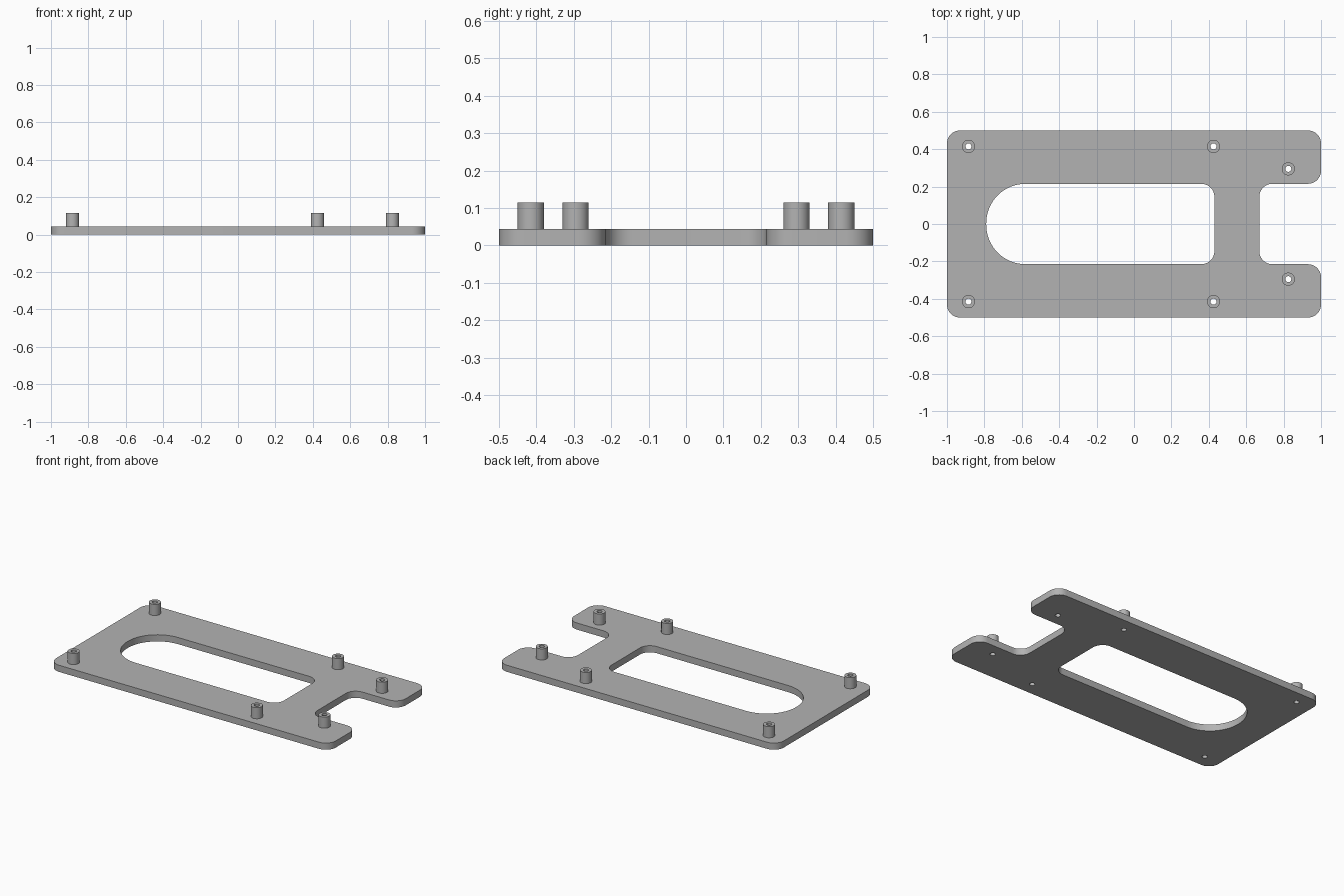
import bpy, bmesh, math
from mathutils import Vector

cube = bpy.data.objects.get("Cube")
if cube:
    bpy.data.objects.remove(cube, do_unlink=True)

grey = bpy.data.materials.new("plain grey")
grey.use_nodes = True
grey.diffuse_color = (0.45, 0.45, 0.45, 1)
grey.node_tree.nodes["Principled BSDF"].inputs["Base Color"].default_value = grey.diffuse_color

PLATE_TOP, POST_TOP = 0.043, 0.115
POST_R, HOLE_R = 0.035, 0.016
ARM_Y, CORNER = 0.215, 0.07


def rounded(corners, steps=10):
    """Outline with a circular fillet at each (x, y, radius) corner."""
    pts = []
    for i, (x, y, r) in enumerate(corners):
        p = Vector((x, y))
        a = (Vector(corners[i - 1][:2]) - p).normalized()
        b = (Vector(corners[(i + 1) % len(corners)][:2]) - p).normalized()
        # every corner is a right angle
        centre = p + (a + b) * r
        for k in range(steps + 1):
            t = k / steps * math.pi / 2
            pts.append(centre - b * r * math.cos(t) - a * r * math.sin(t))
    return pts


def circle(x, y, r, n=32):
    return [Vector((x + r * math.cos(k * math.tau / n), y + r * math.sin(k * math.tau / n)))
            for k in range(n)]


def slab(name, loops, z0, z1):
    """Extruded flat shape; the first loop is the outside, the rest are holes."""
    bm = bmesh.new()
    edges = []
    for loop in loops:
        vs = [bm.verts.new((p.x, p.y, z0)) for p in loop]
        edges += [bm.edges.new((vs[i - 1], vs[i])) for i in range(len(vs))]
    bmesh.ops.triangle_fill(bm, edges=edges, use_beauty=True, normal=(0, 0, 1))
    out = bmesh.ops.extrude_face_region(bm, geom=bm.faces[:], use_keep_orig=True)
    top = [v for v in out["geom"] if isinstance(v, bmesh.types.BMVert)]
    bmesh.ops.translate(bm, verts=top, vec=(0, 0, z1 - z0))
    bmesh.ops.recalc_face_normals(bm, faces=bm.faces[:])
    mesh = bpy.data.meshes.new(name)
    bm.to_mesh(mesh)
    bm.free()
    mesh.materials.append(grey)
    ob = bpy.data.objects.new(name, mesh)
    bpy.context.collection.objects.link(ob)
    bpy.ops.object.select_all(action="DESELECT")
    ob.select_set(True)
    bpy.context.view_layer.objects.active = ob
    bpy.ops.object.shade_smooth_by_angle(angle=math.radians(30))
    return ob


posts = [(x, side * y) for x, y in ((-0.885, 0.415), (0.425, 0.415), (0.825, 0.295))
         for side in (-1, 1)]

# Plate outline with the open notch between the two arms
outline = rounded([(x, y, CORNER) for x, y in (
    (-1, -0.5), (1, -0.5), (1, -ARM_Y), (0.67, -ARM_Y),
    (0.67, ARM_Y), (1, ARM_Y), (1, 0.5), (-1, 0.5))])

# Long window, round at one end
window = rounded([(-0.79, -ARM_Y, 0.21), (0.43, -ARM_Y, CORNER),
                  (0.43, ARM_Y, CORNER), (-0.79, ARM_Y, 0.21)], 16)

slab("base_plate", [outline, window] + [circle(x, y, HOLE_R) for x, y in posts], 0, PLATE_TOP)

# Hollow standoffs
for i, (x, y) in enumerate(posts):
    slab(f"standoff_{i + 1}", [circle(x, y, POST_R), circle(x, y, HOLE_R)], PLATE_TOP, POST_TOP)
